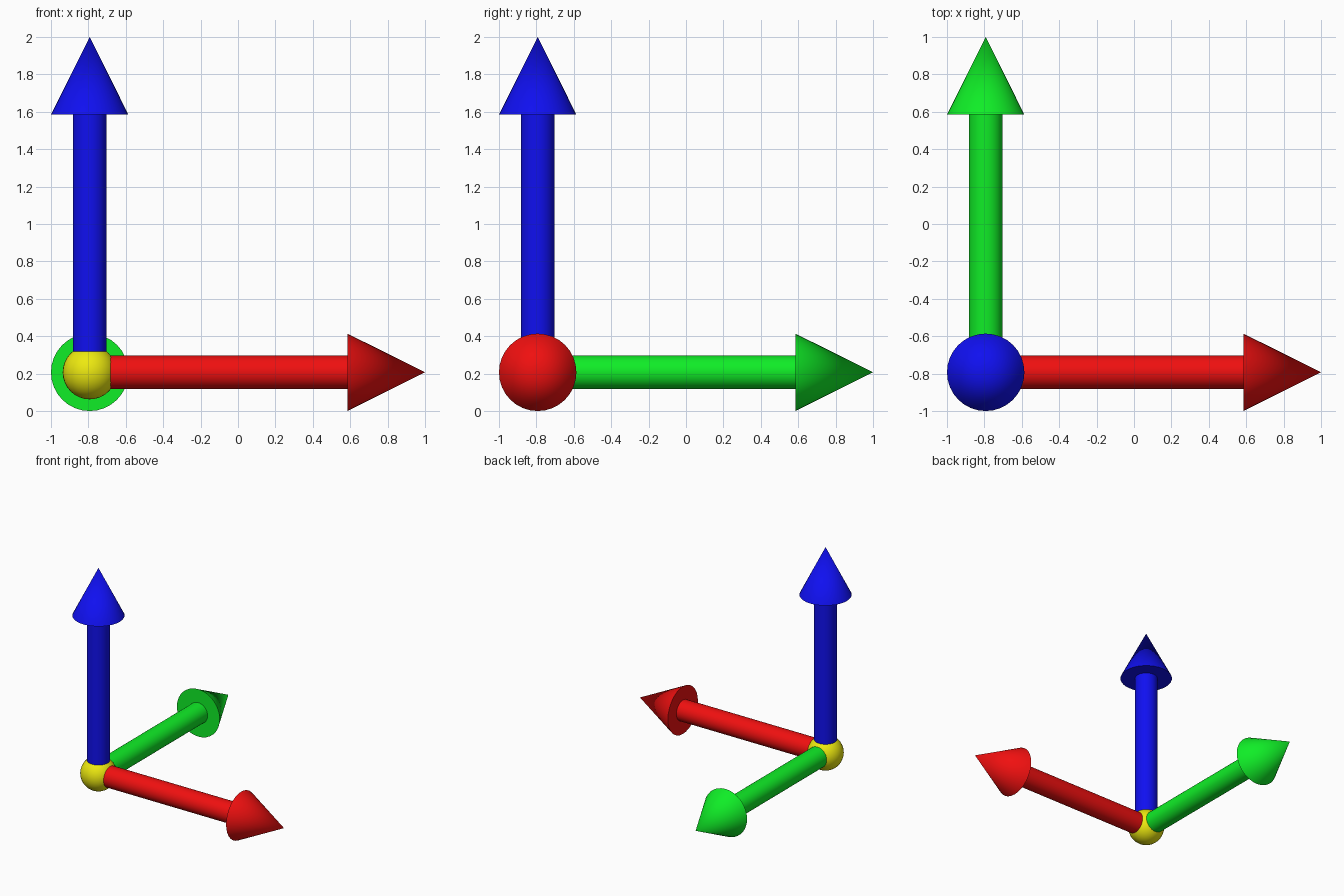
import bpy
from math import pi
from mathutils import Matrix, Vector

if "Cube" in bpy.data.objects:
    bpy.data.objects.remove(bpy.data.objects["Cube"])

HEAD_R, SHAFT_R, BALL_R = 0.207, 0.09, 0.1445
LENGTH, HEAD_L = 1.793, 0.415
ORIGIN = Vector((-1 + HEAD_R, -1 + HEAD_R, HEAD_R))


def material(name, rgb):
    mat = bpy.data.materials.new(name)
    mat.diffuse_color = (*rgb, 1)
    mat.use_nodes = True
    mat.node_tree.nodes["Principled BSDF"].inputs["Base Color"].default_value = mat.diffuse_color
    return mat


def finish(name, mat):
    obj = bpy.context.object
    obj.name = name
    obj.data.materials.append(mat)
    bpy.ops.object.shade_smooth_by_angle()
    return obj


def arrow(axis, rotation, rgb):
    mat = material(axis + "_colour", rgb)
    base = LENGTH - HEAD_L
    # Shaft runs from the ball centre to the base of the head
    bpy.ops.mesh.primitive_cylinder_add(vertices=32, radius=SHAFT_R, depth=base, location=(0, 0, base / 2))
    shaft = finish(axis + "_arrow_shaft", mat)
    # Conical head with closed base
    bpy.ops.mesh.primitive_cone_add(vertices=32, radius1=HEAD_R, radius2=0, depth=HEAD_L,
                                    location=(0, 0, base + HEAD_L / 2))
    head = finish(axis + "_arrow_head", mat)
    for obj in (shaft, head):
        obj.matrix_world = Matrix.Translation(ORIGIN) @ rotation @ Matrix.Translation(obj.location)


# Three arrows along the axes
arrow("x", Matrix.Rotation(pi / 2, 4, 'Y'), (0.87, 0.005, 0.005))
arrow("y", Matrix.Rotation(-pi / 2, 4, 'X'), (0.005, 0.85, 0.02))
arrow("z", Matrix.Identity(4), (0.005, 0.005, 0.87))

# Ball at the shared corner
bpy.ops.mesh.primitive_uv_sphere_add(segments=32, ring_count=16, radius=BALL_R, location=ORIGIN)
finish("corner_ball", material("ball_colour", (0.85, 0.82, 0.005)))
